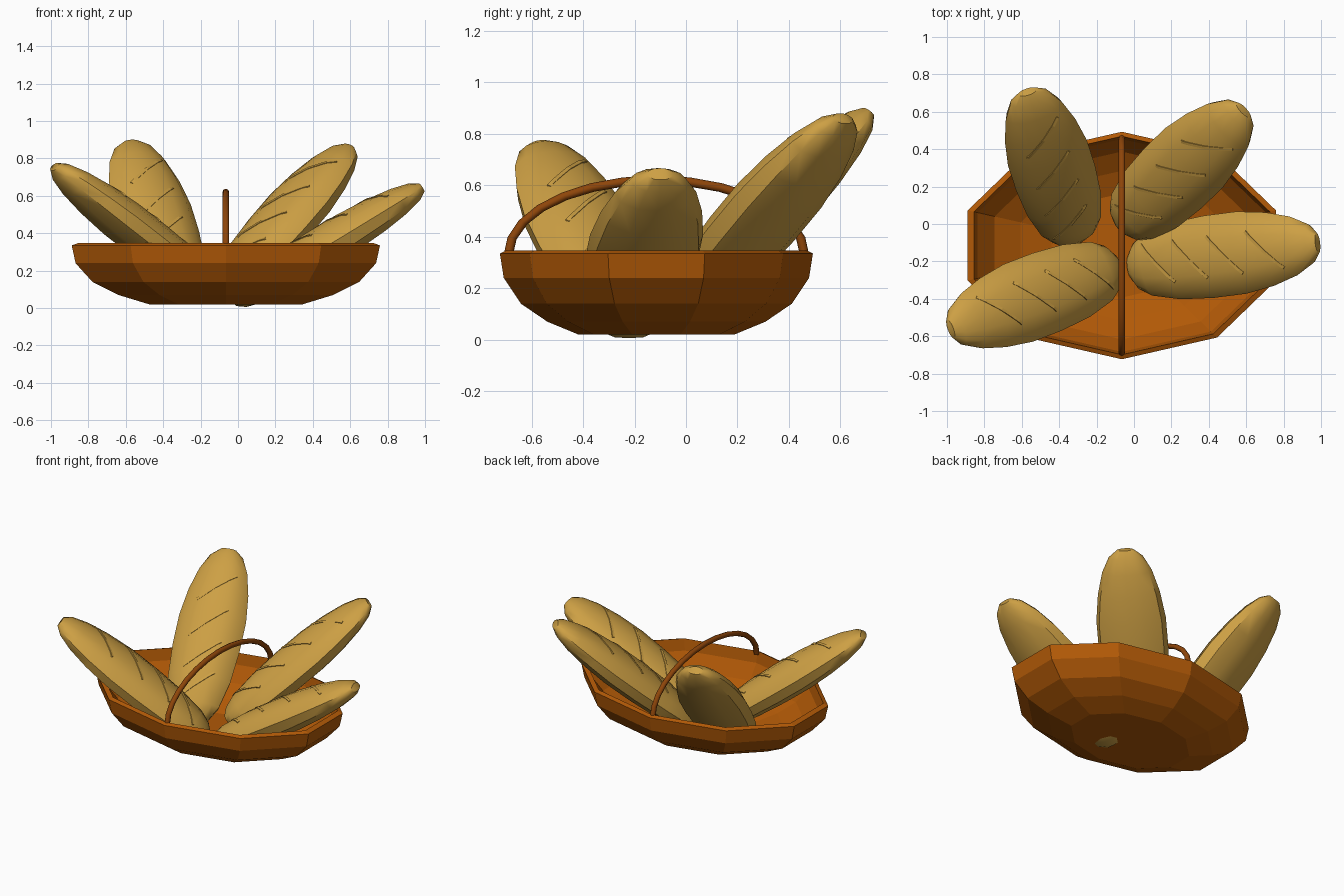
import bpy, math
from mathutils import Vector
from mathutils.bvhtree import BVHTree

if "Cube" in bpy.data.objects:
    bpy.data.objects.remove(bpy.data.objects["Cube"])


def material(name, rgb):
    m = bpy.data.materials.new(name)
    m.diffuse_color = (*rgb, 1)
    m.use_nodes = True
    m.node_tree.nodes["Principled BSDF"].inputs["Base Color"].default_value = m.diffuse_color
    return m


CRUST = material("golden crust", (0.61, 0.35, 0.058))
WICKER = material("basket brown", (0.44, 0.10, 0.002))
HANDLE = material("handle brown", (0.27, 0.06, 0.003))


def loft(rings, offset=0):
    """Skin closed rings of equal length and cap both ends."""
    n = len(rings[0])
    verts = [p for r in rings for p in r]
    faces = [tuple(range(n))[::-1]]
    for k in range(len(rings) - 1):
        for i in range(n):
            j = (i + 1) % n
            faces.append((k*n + i, k*n + j, k*n + n + j, k*n + n + i))
    faces.append(tuple((len(rings) - 1)*n + i for i in range(n)))
    return verts, [tuple(i + offset for i in f) for f in faces]


def make(name, verts, faces, mat, smooth=None):
    me = bpy.data.meshes.new(name)
    me.from_pydata(verts, [], faces)
    me.materials.append(mat)
    ob = bpy.data.objects.new(name, me)
    bpy.context.collection.objects.link(ob)
    bpy.ops.object.select_all(action='DESELECT')
    ob.select_set(True)
    bpy.context.view_layer.objects.active = ob
    bpy.ops.object.mode_set(mode='EDIT')
    bpy.ops.mesh.select_all(action='SELECT')
    bpy.ops.mesh.normals_make_consistent(inside=False)
    bpy.ops.object.mode_set(mode='OBJECT')
    if smooth:
        bpy.ops.object.shade_smooth_by_angle(angle=math.radians(smooth))
    return ob


CX, CY = -0.065, -0.115

# Basket: ten-sided bowl, outside up to the rim, then down the inside
outer = [(0.5, 0.02), (0.70, 0.07), (0.87, 0.14), (0.98, 0.24), (1.005, 0.335)]
inner = [(0.965, 0.347)] + [(s - 0.04, z + 0.03) for s, z in outer[-2::-1]]


def bowl_ring(s, z):
    return [(CX + 0.862*s*math.cos(math.radians(18 + 36*i)),
             CY + 0.605*s*math.sin(math.radians(18 + 36*i)), z) for i in range(10)]


make("basket", *loft([bowl_ring(s, z) for s, z in outer + inner]), WICKER)

# Handle: thin tube arched across the basket
rings = []
for k in range(15):
    a = math.pi*k/14
    c = Vector((CX, CY + 0.575*math.cos(a), 0.33 + 0.29*math.sin(a)))
    out = Vector((0, math.cos(a), math.sin(a)))
    rings.append([c + 0.018*(math.cos(t)*out + math.sin(t)*Vector((1, 0, 0)))
                  for t in (math.tau*i/8 for i in range(8))])
make("handle", *loft(rings), HANDLE, 50)

# Loaf: domed top, flatter underside, lengthwise taper toward the tip
half = [(0, 0.11), (0.09, 0.10), (0.17, 0.067), (0.217, 0.01),
        (0.195, -0.055), (0.10, -0.10), (0, -0.107)]
section = half + [(-y, z) for y, z in half[-2:0:-1]]
taper = [(-1, 0.28), (-0.93, 0.56), (-0.8, 0.77), (-0.5, 0.95), (-0.15, 1.02),
         (0.2, 1.02), (0.5, 0.91), (0.75, 0.73), (0.92, 0.50), (1, 0.24)]
loaf_v, loaf_f = loft([[(0.59*u, y*s, z*s) for y, z in section] for u, s in taper])
tree = BVHTree.FromPolygons([Vector(v) for v in loaf_v], loaf_f)

# Slashes: narrow diagonal strips draped over the loaf top
d = Vector((0.10, -0.11, 0))
side = Vector((-d.y, d.x, 0)).normalized()*-0.008
up = Vector((0, 0, 1))
slash_v, slash_f = [], []
for x in (-0.37, -0.16, 0.06, 0.30):
    rings = []
    for k in range(13):
        p = Vector((x, 0, 1)) + d*(k/6 - 1)
        hit = tree.ray_cast(p, -up)[0]
        rings.append([hit + side - up*0.012, hit + side + up*0.004,
                      hit - side + up*0.004, hit - side - up*0.012])
    v, f = loft(rings, len(slash_v))
    slash_v += v
    slash_f += f

# Four loaves: position, yaw and upward pitch
for name, pos, yaw, pitch in [
        ("right", (0.48, -0.165, 0.34), 7.3, 31),
        ("back_right", (0.26, 0.295, 0.48), 44, 40),
        ("back_left", (-0.44, 0.31, 0.465), 108, 45),
        ("front_left", (-0.535, -0.39, 0.408), 201, 36)]:
    for ob in (make(name + "_loaf", loaf_v, loaf_f, CRUST, 45),
               make(name + "_loaf_slashes", slash_v, slash_f, CRUST)):
        ob.location = pos
        ob.rotation_euler = (0, -math.radians(pitch), math.radians(yaw))
